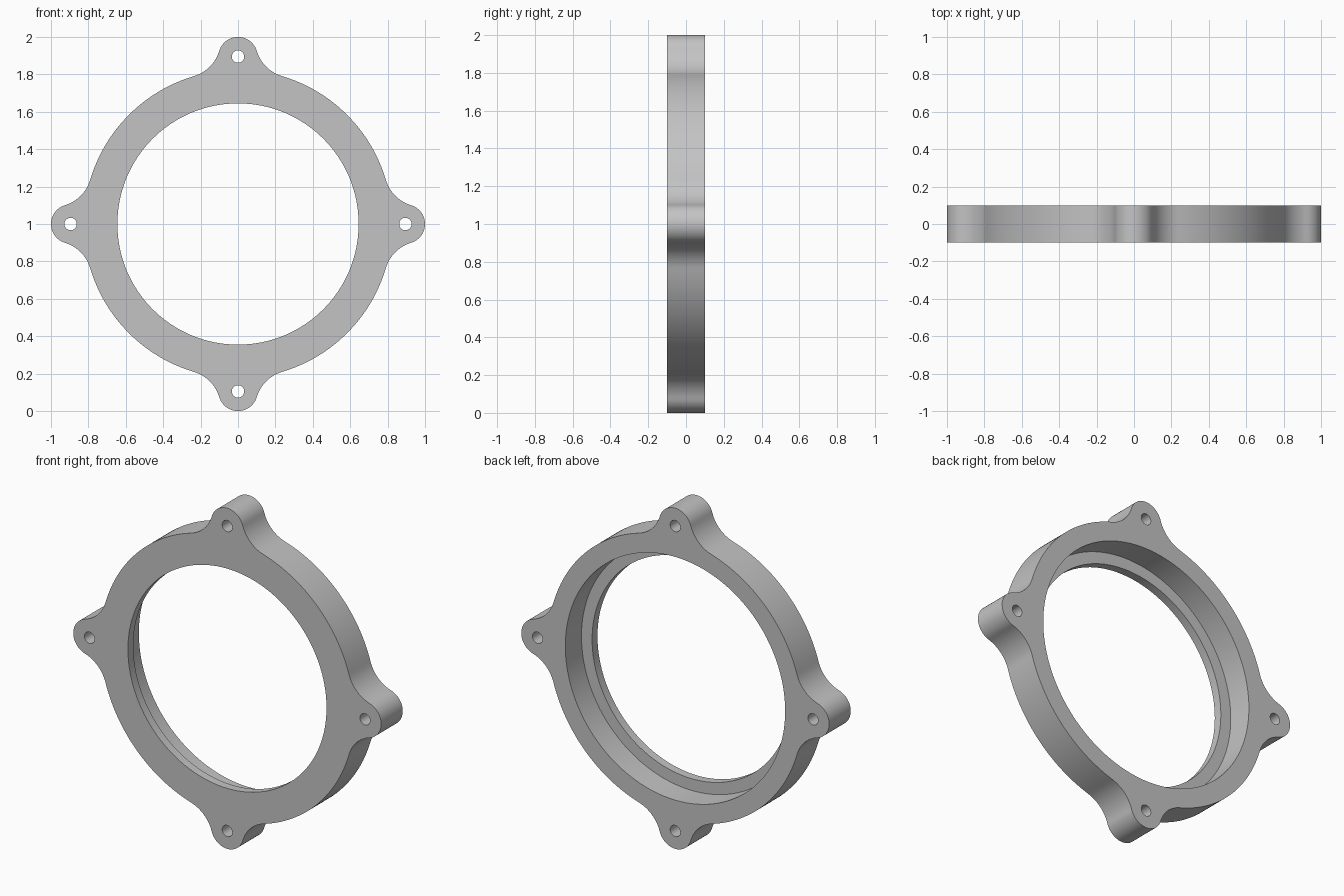
import bpy, bmesh
from math import sin, cos, pi, atan2, acos

cube = bpy.data.objects.get("Cube")
if cube:
    bpy.data.objects.remove(cube, do_unlink=True)

RING_R, BORE_R, RECESS_R = 0.825, 0.645, 0.714
EAR_R, EAR_POS, HOLE_R, FILLET_R = 0.105, 0.895, 0.033, 0.2
HALF_DEPTH, LIP = 0.1, 0.05

grey = bpy.data.materials.new("plain grey")
grey.use_nodes = True
grey.diffuse_color = (0.55, 0.55, 0.55, 1)
grey.node_tree.nodes["Principled BSDF"].inputs["Base Color"].default_value = (0.55, 0.55, 0.55, 1)


def arc(cx, cy, r, start, end, steps):
    """Points along an arc, leaving out the last one."""
    return [(cx + r * cos(start + (end - start) * i / steps),
             cy + r * sin(start + (end - start) * i / steps)) for i in range(steps)]


def slab(name, outline, y0, y1):
    """Extrude an outline standing in the XZ plane from y0 to y1."""
    bm = bmesh.new()
    face = bm.faces.new([bm.verts.new((u, y0, 1 + v)) for u, v in outline])
    grown = bmesh.ops.extrude_face_region(bm, geom=[face])["geom"]
    verts = [g for g in grown if isinstance(g, bmesh.types.BMVert)]
    bmesh.ops.translate(bm, verts=verts, vec=(0, y1 - y0, 0))
    bmesh.ops.recalc_face_normals(bm, faces=bm.faces)
    mesh = bpy.data.meshes.new(name)
    bm.to_mesh(mesh)
    bm.free()
    mesh.materials.append(grey)
    obj = bpy.data.objects.new(name, mesh)
    bpy.context.collection.objects.link(obj)
    return obj


# Outer outline: four ears blended into the ring by fillets
dist = RING_R + FILLET_R
reach = EAR_R + FILLET_R
th = acos((EAR_POS ** 2 + dist ** 2 - reach ** 2) / (2 * EAR_POS * dist))
fx, fy = dist * cos(th), dist * sin(th)
phi = atan2(fy, fx - EAR_POS)
quarter = (arc(fx, -fy, FILLET_R, pi - th, pi - phi, 14)
           + arc(EAR_POS, 0, EAR_R, -phi, phi, 24)
           + arc(fx, fy, FILLET_R, pi + phi, pi + th, 14)
           + arc(0, 0, RING_R, th, pi / 2 - th, 32))
outline = []
for k in range(4):
    c, s = cos(k * pi / 2), sin(k * pi / 2)
    outline += [(c * u - s * v, s * u + c * v) for u, v in quarter]
ring = slab("mounting_ring", outline, -HALF_DEPTH, HALF_DEPTH)

# Cutters: through bore, rear recess and ear screw holes
far = HALF_DEPTH * 2
cutters = [
    slab("bore_cutter", arc(0, 0, BORE_R, 0, 2 * pi, 128), -far, far),
    slab("recess_cutter", arc(0, 0, RECESS_R, 0, 2 * pi, 128), LIP - HALF_DEPTH, far),
]
for k in range(4):
    a = k * pi / 2
    cutters.append(slab("screw_hole_cutter",
                        arc(EAR_POS * cos(a), EAR_POS * sin(a), HOLE_R, 0, 2 * pi, 32), -far, far))

bpy.ops.object.select_all(action="DESELECT")
bpy.context.view_layer.objects.active = ring
ring.select_set(True)
for cutter in cutters:
    cutter.hide_render = True
    mod = ring.modifiers.new("cut", "BOOLEAN")
    mod.operation = "DIFFERENCE"
    mod.solver = "EXACT"
    mod.object = cutter
    bpy.ops.object.modifier_apply(modifier=mod.name)
    bpy.data.objects.remove(cutter, do_unlink=True)

bpy.ops.object.shade_smooth_by_angle(angle=pi / 6)
